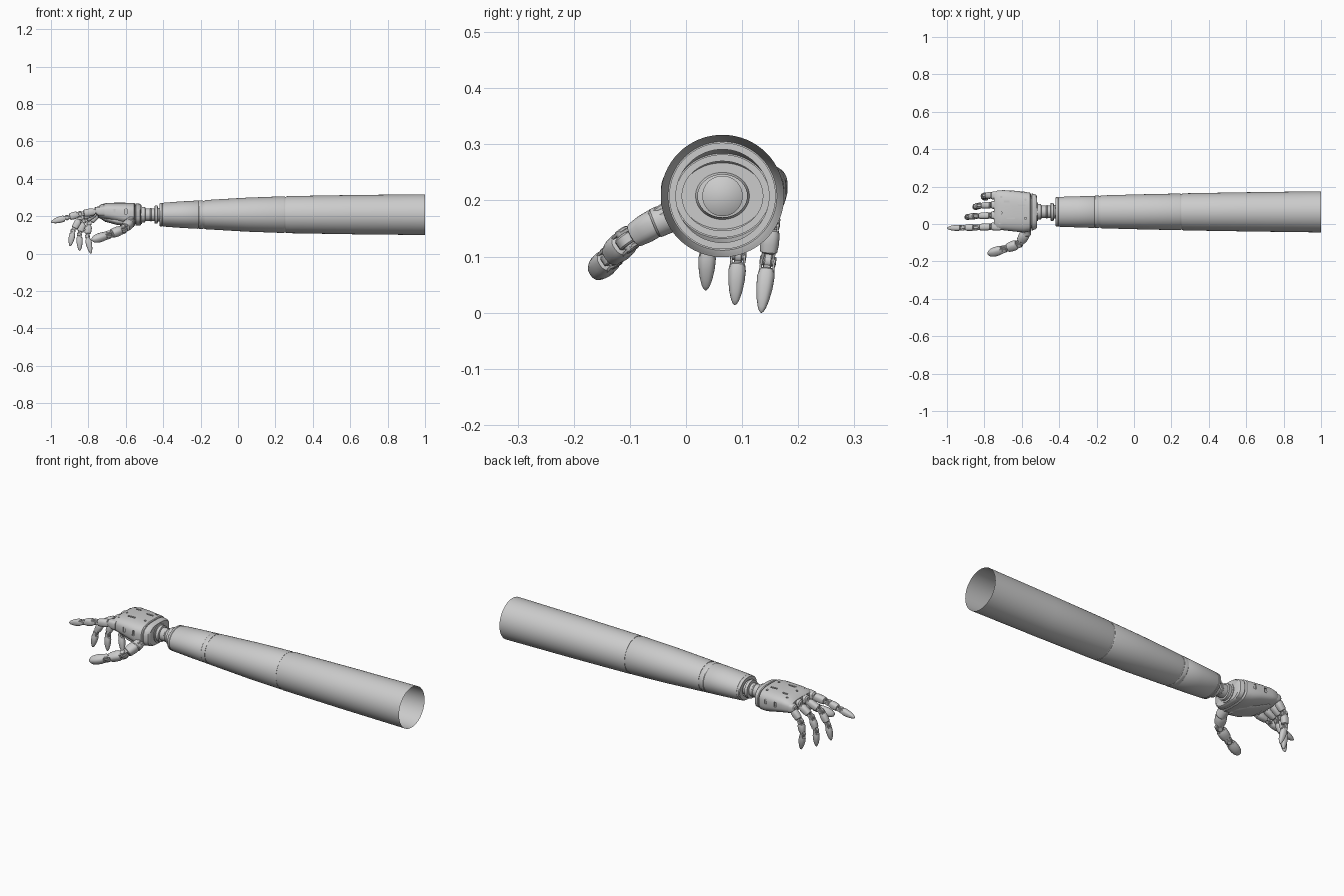
import bpy, bmesh
from math import sin, cos, pi
from mathutils import Vector, Matrix

if "Cube" in bpy.data.objects:
    bpy.data.objects.remove(bpy.data.objects["Cube"])

X, Y, Z = Vector((1, 0, 0)), Vector((0, 1, 0)), Vector((0, 0, 1))
AY, AZ = 0.065, 0.208          # arm axis


def finish(name, bm):
    bmesh.ops.recalc_face_normals(bm, faces=bm.faces)
    me = bpy.data.meshes.new(name)
    bm.to_mesh(me)
    bm.free()
    ob = bpy.data.objects.new(name, me)
    bpy.context.collection.objects.link(ob)
    return ob


def sgnpow(v, e):
    return (1 if v >= 0 else -1) * abs(v) ** e


def add_loft(bm, frames, n=32, p=2.0, caps=(True, True)):
    """Skin superellipse rings; each frame is (centre, U, V, half_u, half_v)."""
    rings = []
    for c, u, v, a, b in frames:
        rings.append([bm.verts.new(c + u * a * sgnpow(cos(2 * pi * i / n), 2 / p)
                                   + v * b * sgnpow(sin(2 * pi * i / n), 2 / p)) for i in range(n)])
    for r, s in zip(rings, rings[1:]):
        for i in range(n):
            bm.faces.new((r[i], r[(i + 1) % n], s[(i + 1) % n], s[i]))
    if caps[0]:
        bm.faces.new(rings[0])
    if caps[1]:
        bm.faces.new(rings[-1])


def x_loft(name, rows, n=48, p=2.0, caps=(True, True)):
    """Loft along x; rows are (x, cy, cz, half_y, half_z)."""
    bm = bmesh.new()
    add_loft(bm, [(Vector((x, cy, cz)), Y, Z, a, b) for x, cy, cz, a, b in rows], n, p, caps)
    return finish(name, bm)


def arm_loft(name, rows, caps):
    return x_loft(name, [(x, AY, AZ, a, b) for x, a, b in rows], 64, 2, caps)


def rod(bm, a, b, r, n=20):
    d = (b - a).normalized()
    u = d.orthogonal().normalized()
    v = d.cross(u)
    add_loft(bm, [(a, u, v, r * .85, r * .85), (a + d * r * .15, u, v, r, r),
                  (b - d * r * .15, u, v, r, r), (b, u, v, r * .85, r * .85)], n)


# Arm sleeves, open at the shoulder end, with lips at the seams
arm_loft("upper_sleeve", [(1, .110, .109), (.62, .105, .105), (.265, .099, .099),
                          (.257, .097, .097), (.257, .088, .088)], (False, False))
arm_loft("middle_sleeve", [(.25, .088, .088), (.25, .096, .096), (.243, .098, .098), (.05, .094, .091),
                           (-.172, .088, .078), (-.18, .086, .076), (-.18, .079, .069)], (False, False))
arm_loft("cuff_band", [(-.186, .079, .069), (-.186, .086, .075), (-.19, .087, .077),
                       (-.208, .0865, .076), (-.21, .085, .0745), (-.214, .085, .0745),
                       (-.216, .086, .0755), (-.30, .083, .071), (-.395, .080, .064),
                       (-.40, .078, .062), (-.404, .078, .062), (-.406, .0795, .0635),
                       (-.416, .078, .062), (-.42, .074, .059), (-.42, .048, .042),
                       (-.41, .044, .038)], (False, False))
for x, a, b in ((.254, .095, .095), (-.183, .084, .074)):
    arm_loft("seam_ring", [(x + .006, a - .012, b - .012), (x + .006, a, b),
                           (x - .006, a, b), (x - .006, a - .012, b - .012)], (False, False))

# Wrist spindle with flanges
x_loft("wrist", [(x, AY, AZ, r, r) for x, r in (
    (-.39, .018), (-.40, .036), (-.428, .036), (-.43, .048), (-.445, .048), (-.447, .034),
    (-.462, .034), (-.464, .036), (-.468, .036), (-.47, .034), (-.495, .034), (-.497, .042),
    (-.512, .042), (-.514, .05), (-.54, .05))])

# Palm shell and the collar behind it
palm = x_loft("palm", [(-.552, .064, .209, .096, .058), (-.556, .064, .209, .103, .0615),
                       (-.59, .064, .210, .109, .0615), (-.64, .069, .217, .109, .055),
                       (-.70, .074, .224, .107, .047), (-.732, .074, .224, .104, .039),
                       (-.748, .074, .222, .096, .030)], 56, 3.0)
x_loft("palm_collar", [(-.518, .065, AZ, .050, .040), (-.518, .065, AZ, .083, .054),
                       (-.524, .065, AZ, .092, .058), (-.545, .064, .209, .099, .060),
                       (-.549, .064, .209, .097, .058), (-.549, .064, .209, .088, .052),
                       (-.56, .064, .209, .088, .052)], 56, 2.8)
x_loft("palm_pad", [(-.57, .03, .168, .03, .012), (-.59, .03, .166, .055, .02),
                    (-.65, .045, .176, .07, .022), (-.71, .07, .19, .075, .02),
                    (-.735, .07, .196, .065, .01)], 32, 2.6)

# Slots and screw holes cut into the palm shell
bm = bmesh.new()
for x, y, w in ((-.60, .10, .04), (-.66, .03, .045), (-.68, .12, .03)):
    bmesh.ops.create_cube(bm, size=1, matrix=Matrix.Translation((x, y, .275)) @ Matrix.Diagonal((w, .009, .022, 1)))
for x, z in ((-.60, .225), (-.66, .225)):
    for y in (-.042, .178):
        bmesh.ops.create_cube(bm, size=1, matrix=Matrix.Translation((x, y, z)) @ Matrix.Diagonal((.012, .02, .026, 1)))
for x, y in ((-.58, .03), (-.58, .13), (-.71, .06), (-.71, .145), (-.72, .0)):
    bmesh.ops.create_cone(bm, cap_ends=True, segments=16, radius1=.006, radius2=.006, depth=.03,
                          matrix=Matrix.Translation((x, y, .275)))
cutter = finish("palm_cutter", bm)
cutter.hide_render = True
cutter.display_type = 'WIRE'
mod = palm.modifiers.new("slots", 'BOOLEAN')
mod.operation, mod.object, mod.solver = 'DIFFERENCE', cutter, 'EXACT'

SHELL = [(.16, .62), (.19, .85), (.30, 1), (.55, 1), (.76, .9), (.80, .68)]
TIP = [(.14, .6), (.17, .85), (.30, .98), (.52, .92), (.74, .72), (.90, .46), (.97, .26), (1, .08)]
THUMB_TIP = [(.14, .6), (.17, .85), (.35, 1), (.60, 1), (.80, .85), (.92, .6), (.98, .35), (1, .1)]


def finger(name, pts, w, side, tip=TIP):
    """Chain of shells, clevis plates and hinge pins through the joint points."""
    pts = [Vector(q) for q in pts]
    last = len(pts) - 2
    for k, (a, b) in enumerate(zip(pts, pts[1:])):
        d = (b - a).normalized()
        s = (side - d * side.dot(d)).normalized()
        f = d.cross(s)
        ww = w * (1 - .06 * k)
        bm = bmesh.new()
        prof = tip if k == last else SHELL
        add_loft(bm, [(a.lerp(b, t), s, f, ww * r, ww * r * 1.08) for t, r in prof], 28, 2.5)
        finish(f"{name}_shell_{k + 1}", bm)
        # Hinge pin, inner link and the two clevis plates at the lower joint
        bm = bmesh.new()
        rod(bm, a - s * ww * .92, a + s * ww * .92, ww * .55)
        rod(bm, a - s * ww * .45, a + s * ww * .45, ww * .85)
        e = a.lerp(b, .35)
        add_loft(bm, [(a, s, f, ww * .4, ww * .6), (e, s, f, ww * .4, ww * .6)], 16, 5)
        for sg in (-1, 1):
            o = s * ww * .72 * sg
            add_loft(bm, [(a - d * ww * .5 + o, s, f, ww * .13, ww * .35),
                          (a + o, s, f, ww * .13, ww * .62),
                          (e + o, s, f, ww * .13, ww * .6)], 16, 5)
            if k < last:
                add_loft(bm, [(a.lerp(b, .7) + o * .8, s, f, ww * .14, ww * .6),
                              (b + o * .8, s, f, ww * .14, ww * .5)], 16, 5)
        finish(f"{name}_hinge_{k + 1}", bm)


finger("index_finger", [(-.752, -.014, .226), (-.845, -.018, .212), (-.915, -.020, .192), (-1, -.022, .168)], .019, Y)
finger("middle_finger", [(-.755, .046, .228), (-.845, .043, .188), (-.882, .039, .122), (-.898, .035, .040)], .018, Y)
finger("ring_finger", [(-.752, .102, .226), (-.825, .098, .172), (-.848, .093, .102), (-.846, .087, .014)], .018, Y)
finger("little_finger", [(-.745, .154, .220), (-.797, .152, .160), (-.805, .146, .092), (-.786, .134, .0)], .018, Y)
finger("thumb", [(-.572, -.035, .172), (-.612, -.105, .130), (-.692, -.133, .100), (-.782, -.160, .072)],
       .0255, Vector((0, .5, -.85)), THUMB_TIP)

# Knuckle housings at the finger roots and the thumb socket
for i, (y, z) in enumerate(((-.013, .226), (.047, .228), (.102, .226), (.152, .220))):
    x_loft(f"knuckle_{i + 1}", [(-.715, y, z, .023, .026), (-.745, y, z, .023, .024),
                                (-.762, y, z + .004, .019, .017), (-.768, y, z + .005, .012, .010)], 24, 3)
bm = bmesh.new()
rod(bm, Vector((-.575, -.0, .182)), Vector((-.578, -.058, .158)), .027, 28)
finish("thumb_socket", bm)

# Smooth shading with sharp creases
for ob in bpy.context.scene.objects:
    ob.select_set(ob is not cutter)
bpy.context.view_layer.objects.active = palm
bpy.ops.object.shade_smooth_by_angle(angle=0.6)
